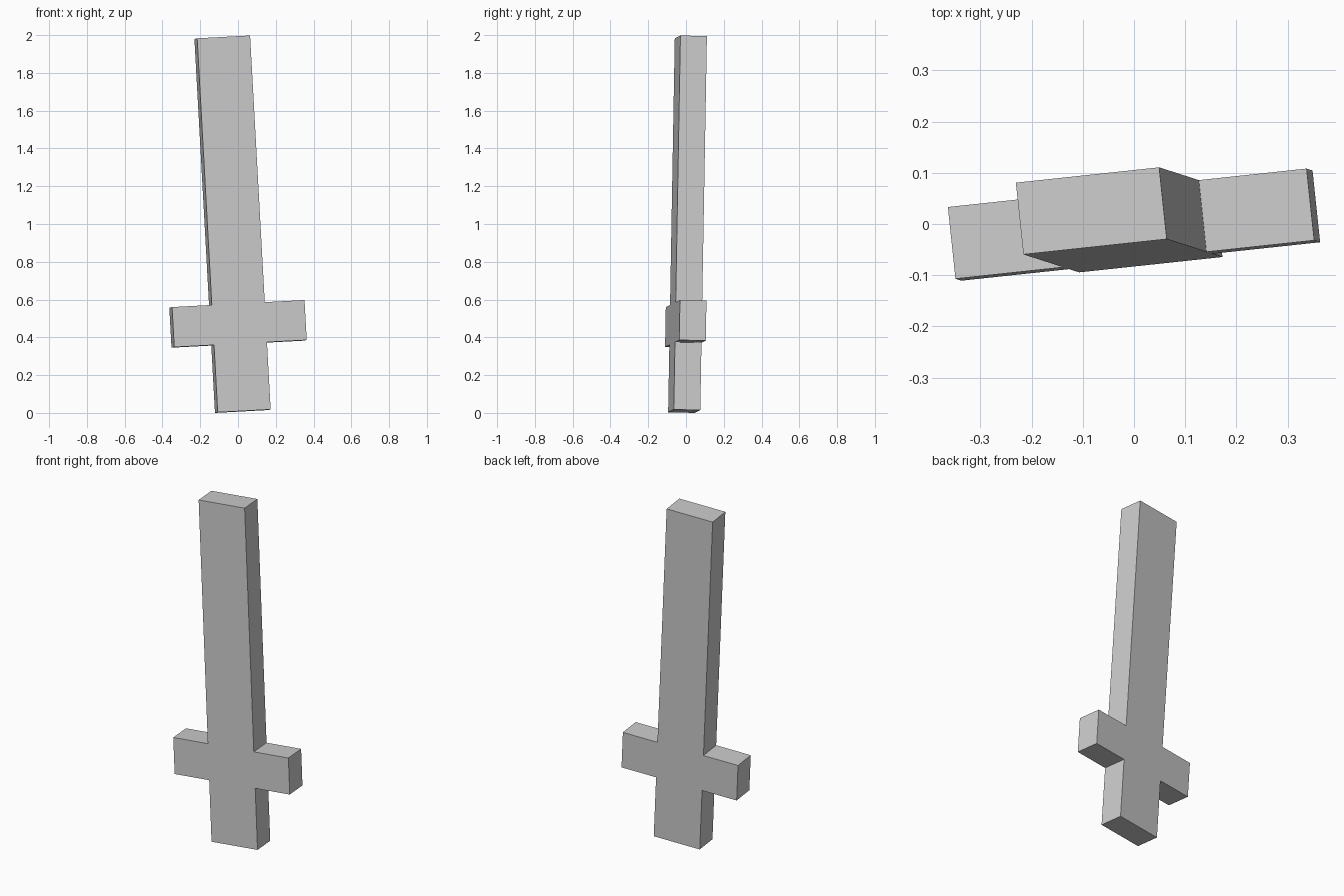
import bpy
import bmesh
from mathutils import Matrix, Vector

if "Cube" in bpy.data.objects:
    bpy.data.objects.remove(bpy.data.objects["Cube"])

# Proportions: blade half width / length, crossguard half span and heights, thickness
BLADE_W, LENGTH = 0.141, 1.983
GUARD_W, GUARD_LO, GUARD_HI = 0.353, 0.357, 0.569
THICK = 0.141

# Leaning frame of the sword: up along the blade, side along the guard
up = Vector((-0.055, 0.0177, 1)).normalized()
side = Vector((0.28, 0.030, 0.0149))
side = (side - up * side.dot(up)).normalized()
depth = up.cross(side)
frame = Matrix((side, depth, up)).transposed().to_4x4()

# Sword outline: right half, mirrored to the left
right = [(BLADE_W, 0), (BLADE_W, GUARD_LO), (GUARD_W, GUARD_LO),
         (GUARD_W, GUARD_HI), (BLADE_W, GUARD_HI), (BLADE_W, LENGTH)]
outline = right + [(-x, z) for x, z in reversed(right)]

# Sword: outline extruded through its thickness, then tilted
bm = bmesh.new()
face = bm.faces.new([bm.verts.new((x, -THICK / 2, z)) for x, z in outline])
ext = bmesh.ops.extrude_face_region(bm, geom=[face], use_keep_orig=True)
bmesh.ops.translate(bm, vec=(0, THICK, 0),
                    verts=[g for g in ext["geom"] if isinstance(g, bmesh.types.BMVert)])
bmesh.ops.recalc_face_normals(bm, faces=bm.faces)
bmesh.ops.transform(bm, matrix=frame, verts=bm.verts)

# Centre on x and y, rest the lowest corner on z = 0
lo = [min(v.co[i] for v in bm.verts) for i in range(3)]
hi = [max(v.co[i] for v in bm.verts) for i in range(3)]
bmesh.ops.translate(bm, verts=bm.verts,
                    vec=(-(lo[0] + hi[0]) / 2, -(lo[1] + hi[1]) / 2, -lo[2]))

mesh = bpy.data.meshes.new("sword")
bm.to_mesh(mesh)
bm.free()
bpy.context.collection.objects.link(bpy.data.objects.new("sword", mesh))
